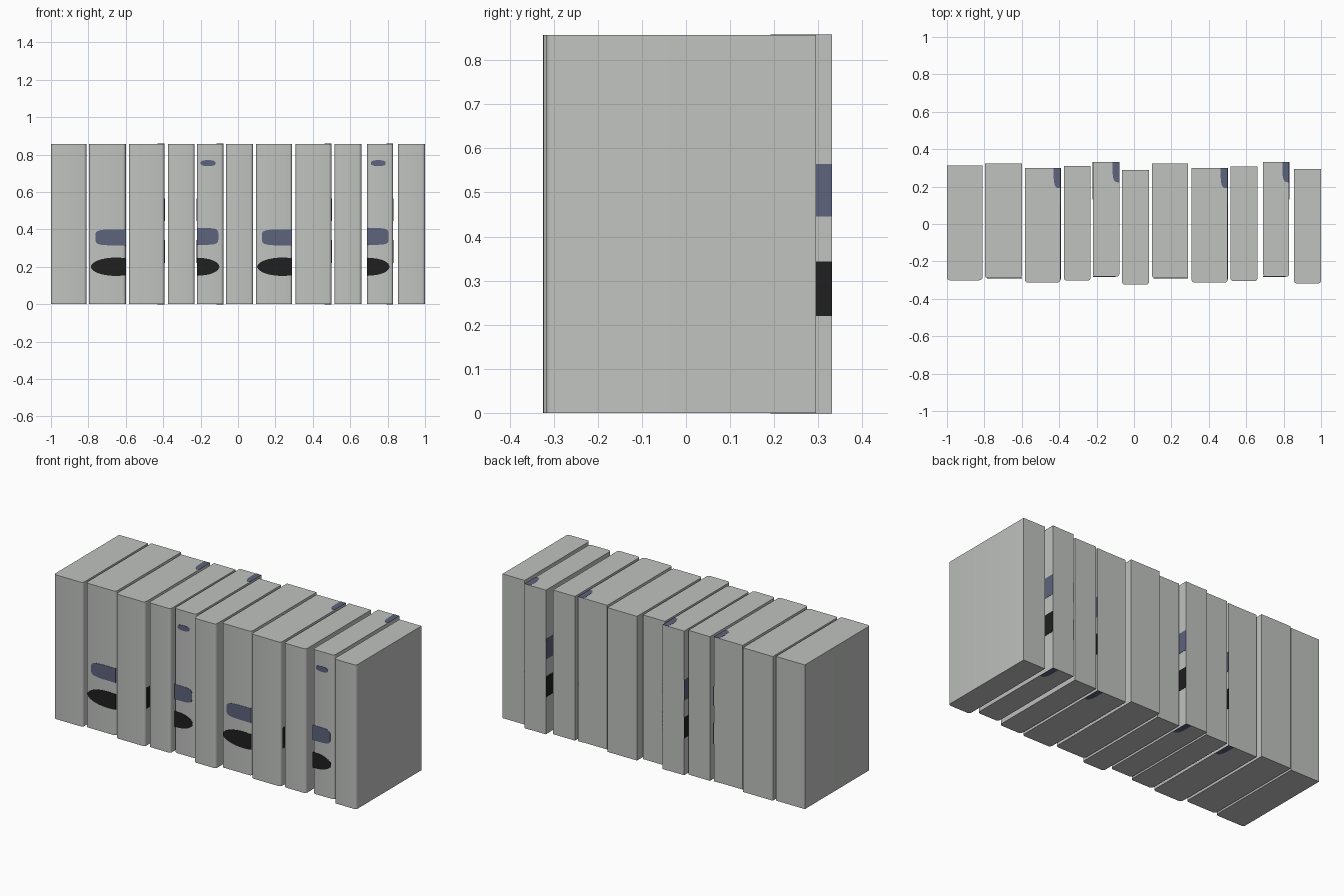
import bpy, bmesh, math
from mathutils import Vector

if "Cube" in bpy.data.objects:
    bpy.data.objects.remove(bpy.data.objects["Cube"])

HEIGHT = 0.857
DEPTH = 0.613


def material(name, rgb):
    m = bpy.data.materials.new(name)
    m.diffuse_color = (*rgb, 1)
    m.use_nodes = True
    m.node_tree.nodes["Principled BSDF"].inputs["Base Color"].default_value = m.diffuse_color
    return m


GREY = material("pale_grey", (0.53, 0.545, 0.53))
BLUE = material("slate_blue", (0.11, 0.125, 0.2))
BLACK = material("near_black", (0.014, 0.014, 0.014))


def prism(name, base, offset, mat, smooth=False):
    """Extrude a closed loop of 3D points along an offset vector."""
    bm = bmesh.new()
    face = bm.faces.new([bm.verts.new(p) for p in base])
    ext = bmesh.ops.extrude_face_region(bm, geom=[face])
    verts = [v for v in ext["geom"] if isinstance(v, bmesh.types.BMVert)]
    bmesh.ops.translate(bm, verts=verts, vec=offset)
    bmesh.ops.recalc_face_normals(bm, faces=bm.faces)
    me = bpy.data.meshes.new(name)
    bm.to_mesh(me)
    bm.free()
    me.materials.append(mat)
    ob = bpy.data.objects.new(name, me)
    bpy.context.collection.objects.link(ob)
    if smooth:
        bpy.ops.object.select_all(action='DESELECT')
        ob.select_set(True)
        bpy.context.view_layer.objects.active = ob
        bpy.ops.object.shade_smooth_by_angle(angle=math.radians(40))
    return ob


def blob(cu, cv, ru, rv, power, lo, hi, vhi=9, steps=48):
    """Superellipse outline clipped to the range lo..hi (and v below vhi)."""
    pts = []
    for i in range(steps):
        a = 2 * math.pi * (i + 0.5) / steps
        c, s = math.cos(a), math.sin(a)
        u = cu + ru * math.copysign(abs(c) ** (2 / power), c)
        v = cv + rv * math.copysign(abs(s) ** (2 / power), s)
        p = (min(max(u, lo), hi), min(v, vhi))
        if not pts or math.dist(p, pts[-1]) > 1e-5:
            pts.append(p)
    if math.dist(pts[0], pts[-1]) < 1e-5:
        pts.pop()
    return pts


def front_mark(name, pts, front, mat):
    prism(name, [(u, front - 0.0015, v) for u, v in pts], Vector((0, 0.006, 0)), mat)


def side_mark(name, x, y0, y1, z0, z1, mat):
    loop = [(x - 0.0015, y0, z0), (x - 0.0015, y1, z0), (x - 0.0015, y1, z1), (x - 0.0015, y0, z1)]
    prism(name, loop, Vector((0.003, 0, 0)), mat)


# Books: left edge, right edge, back edge
books = [(-1.0, -0.81, 0.312), (-0.797, -0.6, 0.323), (-0.583, -0.393, 0.3),
         (-0.375, -0.232, 0.31), (-0.22, -0.078, 0.331), (-0.064, 0.081, 0.289),
         (0.096, 0.29, 0.323), (0.308, 0.5, 0.3), (0.516, 0.66, 0.307),
         (0.69, 0.83, 0.331), (0.855, 1.0, 0.295)]

R = 0.016
for n, (l, r, back) in enumerate(books, 1):
    front = back - DEPTH
    # Block with a softly rounded spine
    loop = [(l, back, 0)]
    for cx, start in ((l + R, math.pi), (r - R, 1.5 * math.pi)):
        for k in range(5):
            a = start + k * math.pi / 8
            loop.append((cx + R * math.cos(a), front + R + R * math.sin(a), 0))
    loop.append((r, back, 0))
    prism(f"book_{n}", loop, Vector((0, 0, HEIGHT)), GREY, True)

    # Spine marks on the wide books, running off the right edge
    if n in (2, 7):
        front_mark(f"spine_band_{n}", blob(r, 0.357, 0.162, 0.043, 5, l, r), front, BLUE)
        front_mark(f"spine_oval_{n}", blob(r - 0.052, 0.2, 0.134, 0.049, 2, l, r), front, BLACK)

    # Spine marks on the narrow books, running off the left edge
    if n in (5, 10):
        front_mark(f"spine_band_{n}", blob(l, 0.362, 0.115, 0.045, 5, l, r), front, BLUE)
        front_mark(f"spine_oval_{n}", blob(l + 0.01, 0.2, 0.11, 0.047, 2, l, r), front, BLACK)
        front_mark(f"spine_dot_{n}", blob(l + 0.06, 0.754, 0.04, 0.016, 2.5, l, r), front, BLUE)
        side_mark(f"left_cover_band_{n}", l, back - 0.2, back, 0.445, 0.565, BLUE)
        side_mark(f"left_cover_patch_{n}", l, back - 0.2, back, 0.22, 0.343, BLACK)

    # Marks on the right cover and on the top and bottom corners
    if n in (3, 5, 8, 10):
        reach = DEPTH - R if n in (3, 8) else 0.2
        side_mark(f"right_cover_band_{n}", r, back - 0.2, back, 0.445, 0.565, BLUE)
        side_mark(f"right_cover_patch_{n}", r, back - reach, back, 0.22, 0.343, BLACK)
        corner = blob(r, back, 0.037, 0.108, 4, l, r, back)
        for end, z in (("top", HEIGHT - 0.001), ("bottom", -0.001)):
            prism(f"{end}_corner_mark_{n}", [(u, v, z) for u, v in corner],
                  Vector((0, 0, 0.002)), BLUE)
